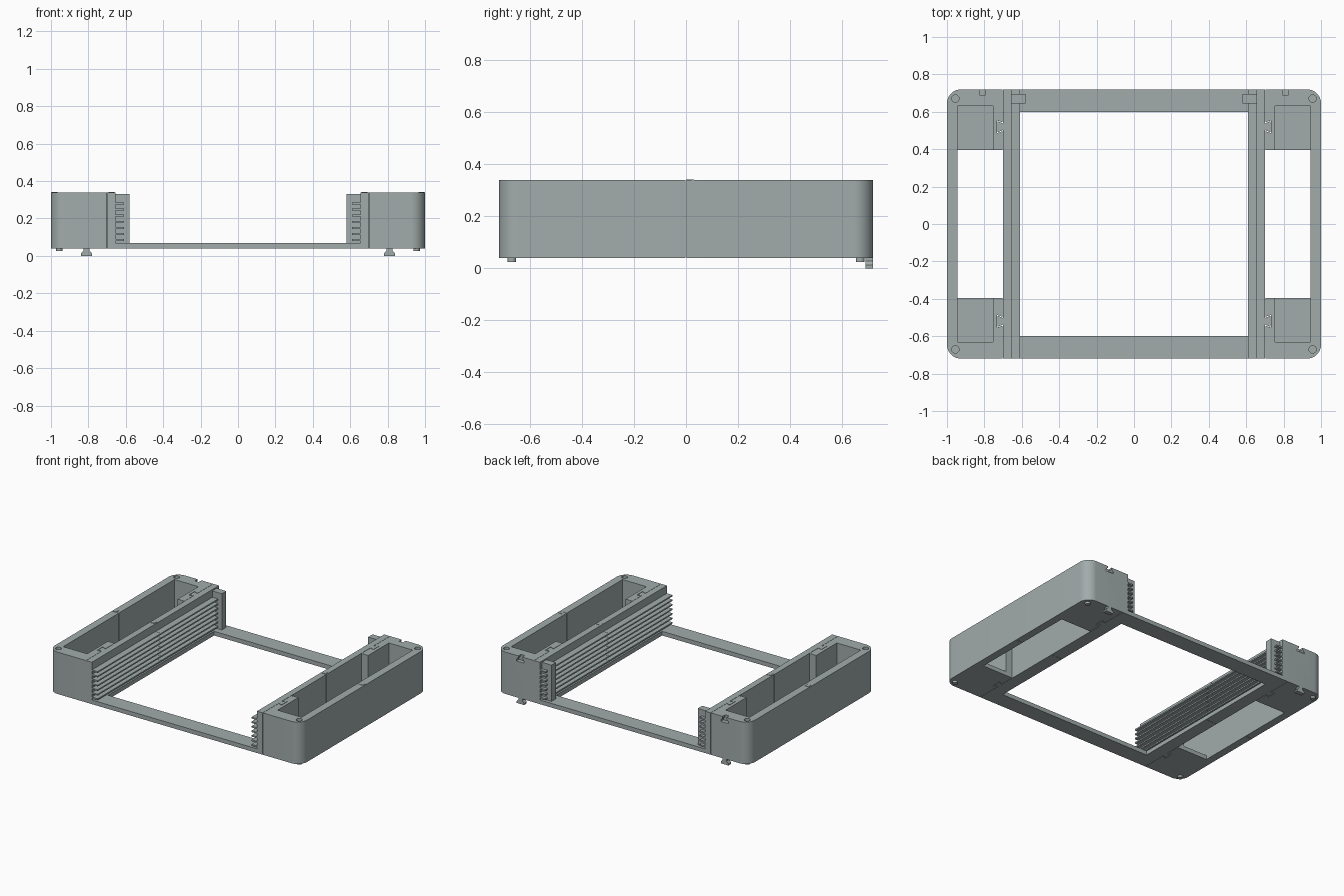
import bpy, bmesh, math

if "Cube" in bpy.data.objects:
    bpy.data.objects.remove(bpy.data.objects["Cube"])

grey = bpy.data.materials.new("stone_grey")
grey.use_nodes = True
COLOUR = (0.36, 0.41, 0.41, 1)
grey.diffuse_color = COLOUR
grey.node_tree.nodes["Principled BSDF"].inputs["Base Color"].default_value = COLOUR

BASE, FLOOR, TOP = 0.04, 0.07, 0.34
parts = []


def prism(name, outline, a, b, signs=(1, 1), axis="z"):
    """Extrude an outline along z (xy outline) or along y (xz outline)."""
    bm = bmesh.new()
    sx, sy = signs
    rings = []
    for d in (a, b):
        ring = []
        for u, v in outline:
            co = (u, v, d) if axis == "z" else (u, d, v)
            ring.append(bm.verts.new((co[0] * sx, co[1] * sy, co[2])))
        rings.append(ring)
    n = len(outline)
    for ring in rings:
        bm.faces.new(ring)
    for i in range(n):
        j = (i + 1) % n
        bm.faces.new((rings[0][i], rings[0][j], rings[1][j], rings[1][i]))
    bmesh.ops.recalc_face_normals(bm, faces=bm.faces)
    mesh = bpy.data.meshes.new(name)
    bm.to_mesh(mesh)
    bm.free()
    mesh.materials.append(grey)
    ob = bpy.data.objects.new(name, mesh)
    bpy.context.collection.objects.link(ob)
    parts.append(ob)
    return ob


def rect(x0, x1, y0, y1):
    return [(x0, y0), (x1, y0), (x1, y1), (x0, y1)]


def circle(x, y, r, n=20):
    return [(x + r * math.cos(2 * math.pi * i / n),
             y + r * math.sin(2 * math.pi * i / n)) for i in range(n)]


def cut(ob, cutters):
    bpy.context.view_layer.objects.active = ob
    for c in cutters:
        mod = ob.modifiers.new("cut", "BOOLEAN")
        mod.operation, mod.solver, mod.object = "DIFFERENCE", "EXACT", c
        bpy.ops.object.modifier_apply(modifier=mod.name)
        parts.remove(c)
        bpy.data.objects.remove(c)


def key_profile(z, g=0.0):
    """Flared key, narrow at the top, in the xz plane."""
    return [(0.81 + s * w, z + h) for s, w, h in (
        (-1, 0.03 + g, 0), (1, 0.03 + g, 0), (1, 0.03 + g, 0.012),
        (1, 0.016 + g, 0.028), (1, 0.016 + g, 0.041),
        (-1, 0.016 + g, 0.041), (-1, 0.016 + g, 0.028), (-1, 0.03 + g, 0.012))]


def dovetail(x0, x1, y, narrow, wide):
    return [(x0, y - narrow), (x1, y - wide), (x1, y + wide), (x0, y + narrow)]


SEAM, R = 0.001, 0.075
corner = [(1 - R + R * math.cos(t * math.pi / 20), 0.72 - R + R * math.sin(t * math.pi / 20))
          for t in range(11)]

for sx, side in ((1, "left"), (-1, "right")):
    for sy, end in ((-1, "front"), (1, "back")):
        s, tag = (sx, sy), f"_{end}_{side}"

        # Hollow tray half with rounded outer corner and open floor
        tray = prism("tray" + tag, [(0.702, SEAM), (1, SEAM)] + corner + [(0.702, 0.72)],
                     BASE, TOP, s)
        cavity = [(0.65, -0.1), (0.945, -0.1), (0.945, 0.63),
                  (0.755, 0.63), (0.755, 0.395), (0.65, 0.395)]
        cutters = [
            prism("cavity", cavity, FLOOR, 0.4, s),
            prism("window", rect(0.65, 0.945, -0.1, 0.395), 0, 0.1, s),
            prism("peg_hole", circle(0.955, 0.67, 0.02), TOP - 0.02, 0.4, s),
            prism("joint_slot", dovetail(0.69, 0.733, 0.52, 0.019, 0.034), 0, 0.4, s),
        ]
        if sy > 0:
            cutters.append(prism("key_slot", key_profile(TOP - 0.04), 0.69, 0.75, s, "y"))
        cut(tray, cutters)

        # Corner peg underneath
        prism("foot_peg" + tag, circle(0.955, 0.67, 0.017), 0.025, BASE + 0.005, s)

        # Inner wall with its dovetail tongue
        prism("inner_wall" + tag, rect(0.655, 0.70, SEAM, 0.72), BASE, TOP, s)
        prism("wall_tongue" + tag, dovetail(0.699, 0.73, 0.52, 0.017, 0.03), BASE, TOP, s)

        # Ledge and stacked rack fins
        prism("rack_ledge" + tag, rect(0.61, 0.655, SEAM, 0.72), BASE, FLOOR, s)
        for i in range(7):
            z = 0.085 + i * 0.0325
            prism(f"rack_fin_{i + 1}" + tag, rect(0.61, 0.656, SEAM, 0.718), z - 0.005, z + 0.005, s)

    # Seam keys on the rims
    for x, part in ((0.677, "inner"), (0.98, "outer")):
        key = [(x - 0.01, 0), (x + 0.01, 0), (x + 0.016, 0.03), (x - 0.016, 0.03)]
        prism(f"seam_key_{part}_{side}", key, TOP, TOP + 0.002, (sx, 1))

    # Rear stop post and hanging key
    prism("rack_stop_" + side, rect(0.58, 0.656, 0.645, 0.695), BASE, 0.33, (sx, 1))
    prism("hanging_key_" + side, key_profile(0), 0.69, 0.72, (sx, 1), "y")

# Cross bars joining the two sides
for sy, end in ((-1, "front"), (1, "back")):
    prism("cross_bar_" + end, rect(-0.61, 0.61, 0.60, 0.72), BASE, FLOOR, (1, sy))

# Smooth rounded surfaces, keep sharp edges
bpy.ops.object.select_all(action="DESELECT")
for ob in parts:
    ob.select_set(True)
bpy.context.view_layer.objects.active = parts[0]
bpy.ops.object.shade_smooth_by_angle(angle=math.radians(30))
